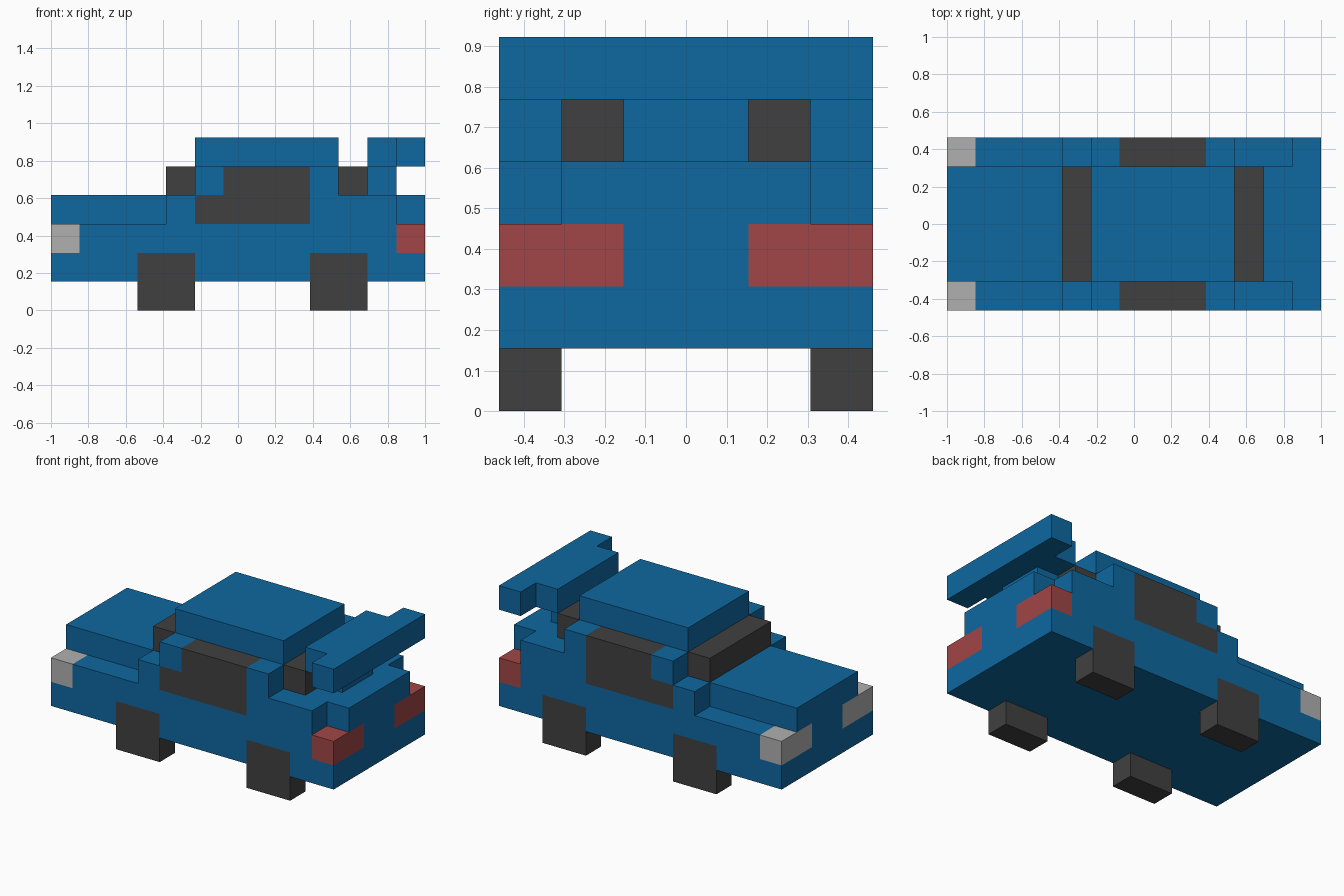
import bpy, bmesh, math

if "Cube" in bpy.data.objects:
    bpy.data.objects.remove(bpy.data.objects["Cube"])

U = 2 / 13                      # block size: the car is 13 x 6 x 6 blocks
ORIGIN = (-1.0, -3 * U, 0.0)


def material(name, rgb):
    m = bpy.data.materials.new(name)
    m.diffuse_color = [(c / 255 / 12.92) if c < 11 else ((c / 255 + 0.055) / 1.055) ** 2.4
                       for c in rgb] + [1.0]
    m.use_nodes = True
    m.node_tree.nodes["Principled BSDF"].inputs["Base Color"].default_value = m.diffuse_color
    return m


BLUE = material("blue paint", (14, 104, 160))
DARK = material("dark grey", (64, 64, 64))
RED = material("red light", (161, 70, 70))
GREY = material("light grey", (176, 176, 176))


def both(x0, x1, y0, y1, z0, z1):
    """A box and its mirror across the car's centre line."""
    return [(x0, x1, y0, y1, z0, z1), (x0, x1, 6 - y1, 6 - y0, z0, z1)]


# Parts as block ranges (x0, x1, y0, y1, z0, z1); later parts replace earlier blocks
PARTS = [
    ("lower_body", BLUE, [(0, 13, 0, 6, 1, 3)]),
    ("hood", BLUE, [(0, 4, 1, 5, 3, 4)]),
    ("upper_body", BLUE, [(4, 12, 0, 6, 3, 4), (12, 13, 1, 5, 3, 4)]),
    ("cabin", BLUE, [(5, 10, 0, 6, 4, 5)]),
    ("roof", BLUE, [(5, 10, 1, 5, 5, 6)]),
    ("spoiler", BLUE, [(11, 12, 2, 4, 4, 5), (11, 12, 1, 5, 5, 6), (12, 13, 0, 6, 5, 6)]),
    ("windscreen", DARK, [(4, 5, 1, 5, 4, 5)]),
    ("rear_window", DARK, [(10, 11, 1, 5, 4, 5)]),
    ("side_windows", DARK, both(5, 9, 0, 1, 3, 4) + both(6, 9, 0, 1, 4, 5)),
    ("front_wheels", DARK, both(3, 5, 0, 1, 0, 2)),
    ("rear_wheels", DARK, both(9, 11, 0, 1, 0, 2)),
    ("headlights", GREY, both(0, 1, 0, 2, 2, 3)),
    ("tail_lights", RED, both(12, 13, 0, 2, 2, 3)),
]

# Which part owns each block
owner = {}
for name, mat, boxes in PARTS:
    for x0, x1, y0, y1, z0, z1 in boxes:
        for x in range(x0, x1):
            for y in range(y0, y1):
                for z in range(z0, z1):
                    owner[(x, y, z)] = name


def build(name, mat):
    """Skin the exposed sides of a part's blocks, then merge flat areas."""
    bm = bmesh.new()
    for cell in [c for c, n in owner.items() if n == name]:
        for a in range(3):
            b, c = (a + 1) % 3, (a + 2) % 3
            for side in (0, 1):
                near = list(cell)
                near[a] += 1 if side else -1
                if tuple(near) in owner:
                    continue
                quad = []
                for i, j in ((0, 0), (1, 0), (1, 1), (0, 1)):
                    p = list(cell)
                    p[a] += side
                    p[b] += i
                    p[c] += j
                    quad.append(bm.verts.new([o + U * k for o, k in zip(ORIGIN, p)]))
                bm.faces.new(quad if side else quad[::-1])
    bmesh.ops.remove_doubles(bm, verts=bm.verts[:], dist=0.001)
    bmesh.ops.dissolve_limit(bm, angle_limit=math.radians(1),
                             verts=bm.verts[:], edges=bm.edges[:])
    mesh = bpy.data.meshes.new(name)
    bm.to_mesh(mesh)
    bm.free()
    mesh.materials.append(mat)
    bpy.context.collection.objects.link(bpy.data.objects.new(name, mesh))


for name, mat, boxes in PARTS:
    build(name, mat)
